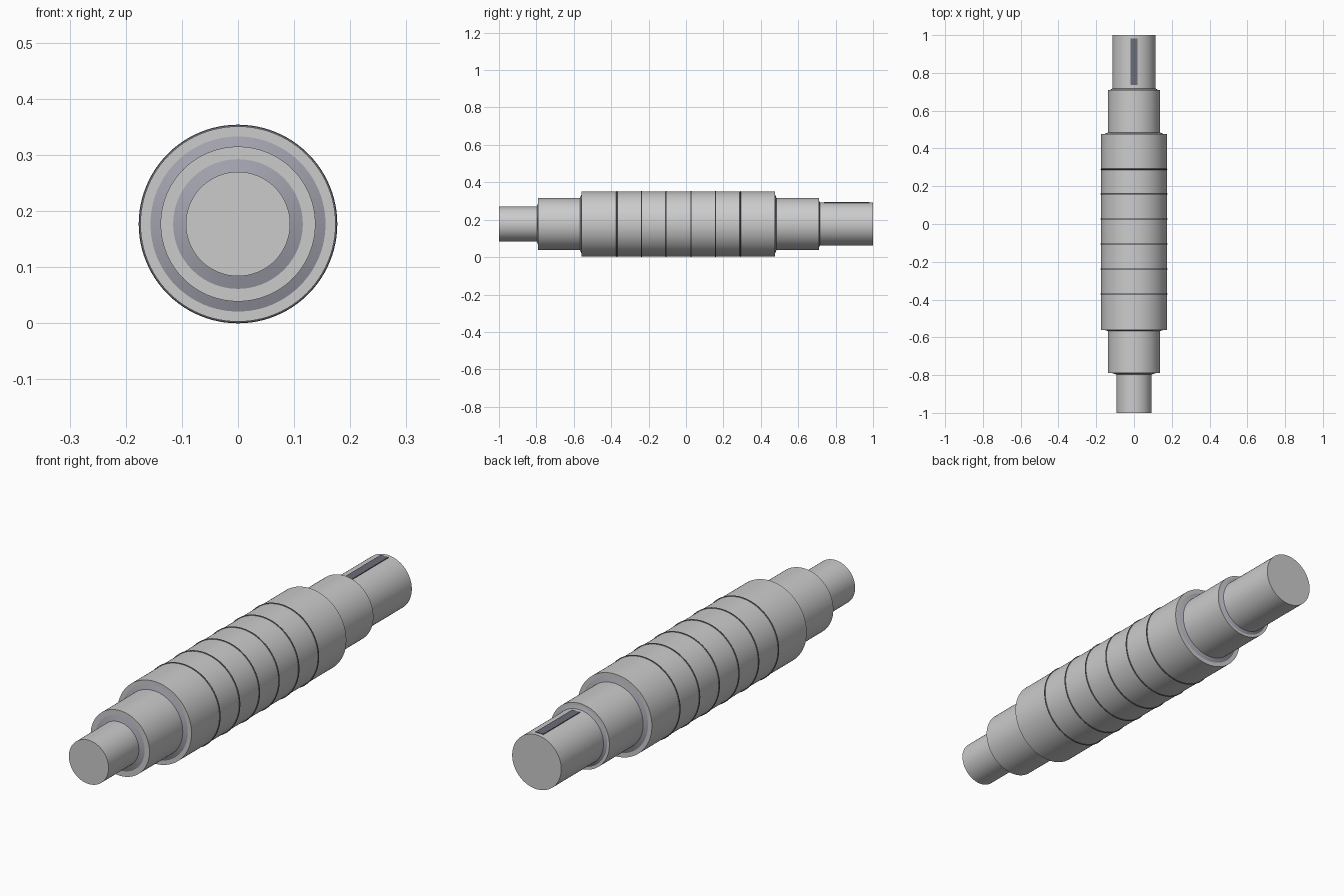
import bpy, bmesh, math

if "Cube" in bpy.data.objects:
    bpy.data.objects.remove(bpy.data.objects["Cube"])

CZ = 0.177      # height of the shaft axis
SEG = 96


def material(name, rgb):
    m = bpy.data.materials.new(name)
    m.diffuse_color = (*rgb, 1)
    m.use_nodes = True
    m.node_tree.nodes["Principled BSDF"].inputs["Base Color"].default_value = m.diffuse_color
    return m


SLATE = material("slate", (0.36, 0.36, 0.42))
DARK = material("dark_slate", (0.15, 0.15, 0.19))


def finish(bm, name, mat=None):
    bmesh.ops.recalc_face_normals(bm, faces=bm.faces[:])
    me = bpy.data.meshes.new(name)
    bm.to_mesh(me)
    bm.free()
    ob = bpy.data.objects.new(name, me)
    bpy.context.collection.objects.link(ob)
    if mat:
        me.materials.append(mat)
    bpy.context.view_layer.objects.active = ob
    ob.select_set(True)
    bpy.ops.object.shade_smooth_by_angle(angle=math.radians(30))
    ob.select_set(False)
    return ob


def lathe(name, profile, mat=None, closed=False):
    """Revolve (radius, y) points about the shaft axis."""
    bm = bmesh.new()
    verts = [bm.verts.new((0, y, CZ + r)) for r, y in profile]
    for a, b in zip(verts, verts[1:]):
        bm.edges.new((a, b))
    if closed:
        bm.edges.new((verts[-1], verts[0]))
    bmesh.ops.spin(bm, geom=bm.verts[:] + bm.edges[:], cent=(0, 0, CZ),
                   axis=(0, 1, 0), angle=math.tau, steps=SEG)
    bmesh.ops.remove_doubles(bm, verts=bm.verts[:], dist=1e-5)
    return finish(bm, name, mat)


# Stepped shaft: front stub, bearing seats, main body, drive end
steps = [("front_stub", 0.093, -1.0, -0.79),
         ("front_bearing_seat", 0.138, -0.79, -0.56),
         ("main_body", 0.174, -0.56, 0.477),
         ("rear_bearing_seat", 0.138, 0.477, 0.71),
         ("drive_end", 0.115, 0.71, 1.0)]
profile = [(0, -1.0)]
for _, r, y0, y1 in steps:
    profile += [(r, y0), (r, y1)]
lathe("stepped_shaft", profile + [(0, 1.0)])

# Short flared fillets at the shoulders, out to half the step height
for i, (a, b) in enumerate(zip(steps, steps[1:])):
    small, big, y = min(a[1], b[1]), max(a[1], b[1]), a[3]
    out = -0.007 if a[1] < b[1] else 0.007
    lathe(f"shoulder_fillet_{i + 1}",
          [(small, y + out), ((small + big) / 2, y)], SLATE)

# Thin raised rings around the main body
for i in range(6):
    y = -0.37 + i * 0.132
    pts = [(0.174 + 0.003 * math.cos(k * math.tau / 8),
            y + 0.003 * math.sin(k * math.tau / 8)) for k in range(8)]
    lathe(f"body_ring_{i + 1}", pts, DARK, closed=True)

# Drive key on top of the drive end
bm = bmesh.new()
bmesh.ops.create_cube(bm, size=1)
bmesh.ops.scale(bm, vec=(0.036, 0.245, 0.03), verts=bm.verts[:])
bmesh.ops.translate(bm, vec=(0, 0.859, CZ + 0.102), verts=bm.verts[:])
finish(bm, "drive_key", DARK)
